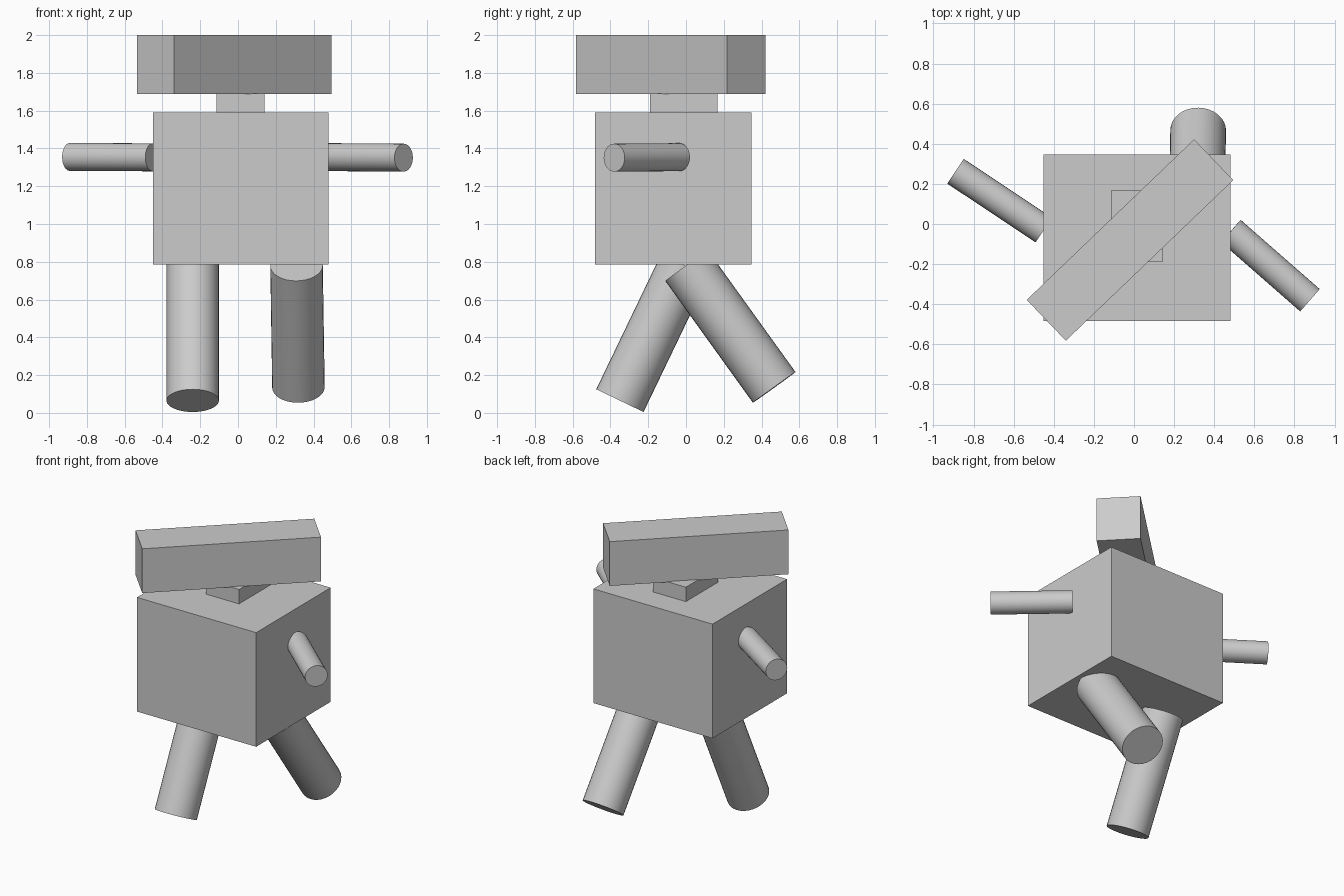
import bpy
import math
from mathutils import Vector

cube = bpy.data.objects.get("Cube")
if cube:
    bpy.data.objects.remove(cube, do_unlink=True)

# Single plain grey for the whole figure
grey = bpy.data.materials.new("light grey")
grey.use_nodes = True
colour = (0.6, 0.6, 0.6, 1.0)
grey.diffuse_color = colour
grey.node_tree.nodes["Principled BSDF"].inputs["Base Color"].default_value = colour


def box(name, centre, size, turn=0.0):
    """Box with the given dimensions, turned about z in degrees."""
    bpy.ops.mesh.primitive_cube_add(size=1, location=centre)
    obj = bpy.context.object
    obj.name = name
    obj.scale = size
    bpy.ops.object.transform_apply(location=False, rotation=False, scale=True)
    obj.rotation_euler.z = math.radians(turn)
    obj.data.materials.append(grey)
    return obj


def limb(name, start, end, radius):
    """Straight capped cylinder running between two points."""
    a, b = Vector(start), Vector(end)
    axis = b - a
    bpy.ops.mesh.primitive_cylinder_add(
        vertices=32, radius=radius, depth=axis.length, location=(a + b) / 2)
    obj = bpy.context.object
    obj.name = name
    obj.rotation_euler = axis.to_track_quat("Z", "Y").to_euler()
    obj.data.materials.append(grey)
    bpy.ops.object.shade_smooth_by_angle(angle=math.radians(30))
    return obj


# Torso, neck and the long turned head
box("torso", (0.015, -0.068, 1.188), (0.93, 0.83, 0.805))
box("neck", (0.013, -0.012, 1.64), (0.256, 0.356, 0.104))
box("head", (-0.02, -0.08, 1.844), (1.156, 0.282, 0.312), turn=43.8)

# Arms, one swung back and one swung forward
limb("right_arm", (-0.45, -0.03, 1.353), (-0.89, 0.263, 1.355), 0.074)
limb("left_arm", (0.483, -0.035, 1.354), (0.877, -0.38, 1.351), 0.074)

# Legs in mid stride
limb("right_leg", (-0.24, -0.006, 0.781), (-0.24, -0.35, 0.065), 0.139)
limb("left_leg", (0.31, 0.003, 0.78), (0.32, 0.467, 0.135), 0.139)
